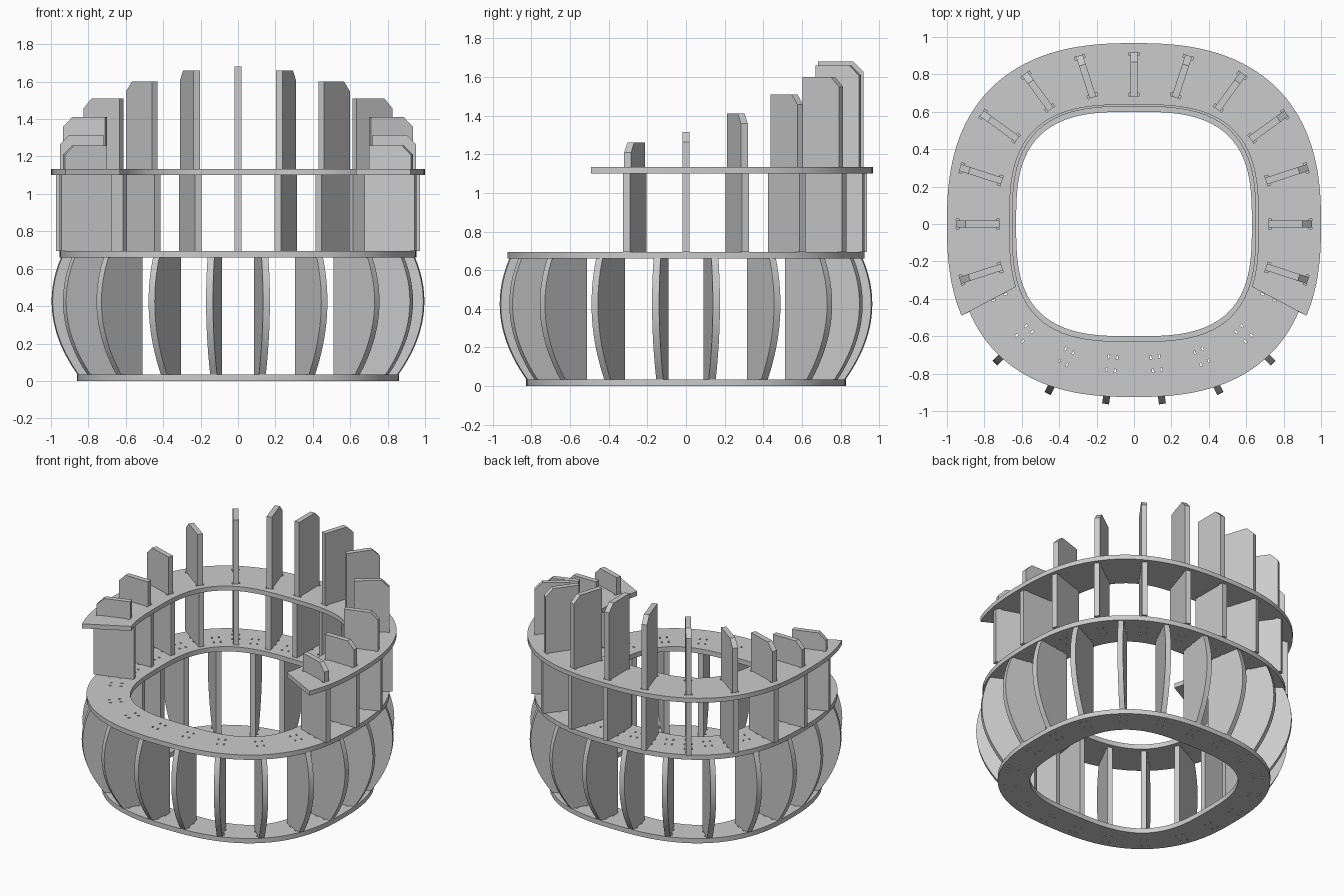
import bpy, bmesh
from math import sin, cos, radians

if "Cube" in bpy.data.objects:
    bpy.data.objects.remove(bpy.data.objects["Cube"])

T = 0.037                     # sheet thickness of the ribs
N_OUT, N_IN = 2.5, 3.0        # squareness of the outer / inner outlines
BASE, MID, TOP = (0.0, 0.035), (0.66, 0.695), (1.10, 1.133)


def rad(ang, a, b, n=N_OUT):
    """Radius of a rounded-square outline at an angle in degrees."""
    c, s = abs(cos(radians(ang))) / a, abs(sin(radians(ang))) / b
    return (c ** n + s ** n) ** (-1 / n)


def polar(r, ang, off=0.0):
    c, s = cos(radians(ang)), sin(radians(ang))
    return r * c - off * s, r * s + off * c


def finish(bm, name):
    bmesh.ops.recalc_face_normals(bm, faces=bm.faces)
    me = bpy.data.meshes.new(name)
    bm.to_mesh(me)
    bm.free()
    ob = bpy.data.objects.new(name, me)
    bpy.context.collection.objects.link(ob)
    return ob


def prism(bm, lower, upper):
    lo, hi = [bm.verts.new(p) for p in lower], [bm.verts.new(p) for p in upper]
    bm.faces.new(lo)
    bm.faces.new(hi)
    for i in range(len(lo)):
        j = (i + 1) % len(lo)
        bm.faces.new((lo[i], lo[j], hi[j], hi[i]))


def smooth(ob):
    bpy.ops.object.select_all(action='DESELECT')
    ob.select_set(True)
    bpy.context.view_layer.objects.active = ob
    bpy.ops.object.shade_smooth_by_angle(angle=radians(25))


def rib(name, ang, profile):
    """Flat radial plate from an (r, z) profile."""
    bm = bmesh.new()
    sides = [[(*polar(r, ang, o), z) for r, z in profile] for o in (-T / 2, T / 2)]
    prism(bm, *sides)
    smooth(finish(bm, name))


def ring(name, outer, inner, zs, slots, start=0, end=360):
    """Flat ring; slots are (angle, r0, r1) holes with relief notches at the ends."""
    closed = end - start >= 360
    steps = 96
    bm = bmesh.new()
    rows = []
    for i in range(steps if closed else steps + 1):
        a = start + (end - start) * i / steps
        ro, ri = rad(a, *outer), rad(a, *inner, N_IN)
        rows.append([bm.verts.new((*polar(r, a), z)) for r, z in
                     ((ri, zs[0]), (ro, zs[0]), (ro, zs[1]), (ri, zs[1]))])
    for i in range(len(rows) if closed else len(rows) - 1):
        p, q = rows[i], rows[(i + 1) % len(rows)]
        for k in range(4):
            m = (k + 1) % 4
            bm.faces.new((p[k], p[m], q[m], q[k]))
    if not closed:
        bm.faces.new(rows[0])
        bm.faces.new(rows[-1])
    ob = finish(bm, name)

    # slot cutter, applied and removed
    cb = bmesh.new()
    w, e = T / 2, 0.009
    for ang, r0, r1 in slots:
        half = [(r0, -w - e), (r0 + 2 * e, -w - e), (r0 + 2 * e, -w),
                (r1 - 2 * e, -w), (r1 - 2 * e, -w - e), (r1, -w - e)]
        outline = half + [(r, -o) for r, o in reversed(half)]
        prism(cb, *[[(*polar(r, ang, o), z) for r, o in outline]
                    for z in (zs[0] - 0.02, zs[1] + 0.02)])
    cutter = finish(cb, "slot_cutter")
    cutter.hide_render = True
    mod = ob.modifiers.new("slots", 'BOOLEAN')
    mod.operation, mod.solver, mod.object = 'DIFFERENCE', 'EXACT', cutter
    bpy.context.view_layer.update()
    cut = bpy.data.meshes.new_from_object(
        ob.evaluated_get(bpy.context.evaluated_depsgraph_get()))
    ob.modifiers.clear()
    ob.data = cut
    bpy.data.objects.remove(cutter)
    smooth(ob)


low_slots, mid_slots, top_slots = [], [], []

# bulged lower ribs
for k in range(20):
    ang = 9 + 18 * k
    rm = rad(ang, 0.955, 0.925)
    r_in, t0, t1 = rm - 0.265, rm - 0.223, rm - 0.133
    curve = []
    for i in range(17):
        z = BASE[1] + (MID[0] - BASE[1]) * i / 16
        f = 0.998 - 0.91 * (z - 0.425) ** 2
        curve.append((rad(ang, f, f - 0.033), z))
    rib(f"lower_rib_{k + 1}", ang,
        [(r_in, BASE[1]), (t0, BASE[1]), (t0, BASE[0]), (t1, BASE[0]), (t1, BASE[1])]
        + curve + [(t1, MID[0]), (t1, MID[1]), (t0, MID[1]), (t0, MID[0]), (r_in, MID[0])])
    low_slots.append((ang, t0, t1))
    mid_slots.append((ang, t0, t1))

# upper ribs, rising toward the back
heights = [1.26, 1.315, 1.41, 1.51, 1.60, 1.66, 1.68]
for k in range(13):
    ang = -18 + 18 * k
    h = heights[min(k, 12 - k)]
    r1 = rad(ang, 1.0, 0.965) - 0.047
    r0 = r1 - 0.235
    w0, w1 = r0 - 0.025, r1 + 0.02
    t0, t1 = r0 + 0.06, r0 + 0.15
    rib(f"upper_rib_{k + 1}", ang,
        [(w0, MID[1]), (t0, MID[1]), (t0, MID[0]), (t1, MID[0]), (t1, MID[1]),
         (w1, MID[1]), (w1, TOP[0]), (r1, TOP[0]), (r1, h - 0.052),
         (r1 - 0.052, h), (r0, h), (r0, TOP[0]), (w0, TOP[0])])
    mid_slots.append((ang, t0, t1))
    top_slots.append((ang, r0, r1))

# three rings, the top one open at the front
ring("base_ring", (0.86, 0.828), (0.63, 0.60), BASE, low_slots)
ring("middle_ring", (0.955, 0.925), (0.65, 0.628), MID, mid_slots)
ring("top_ring", (1.0, 0.967), (0.665, 0.638), TOP, top_slots, -28, 208)
